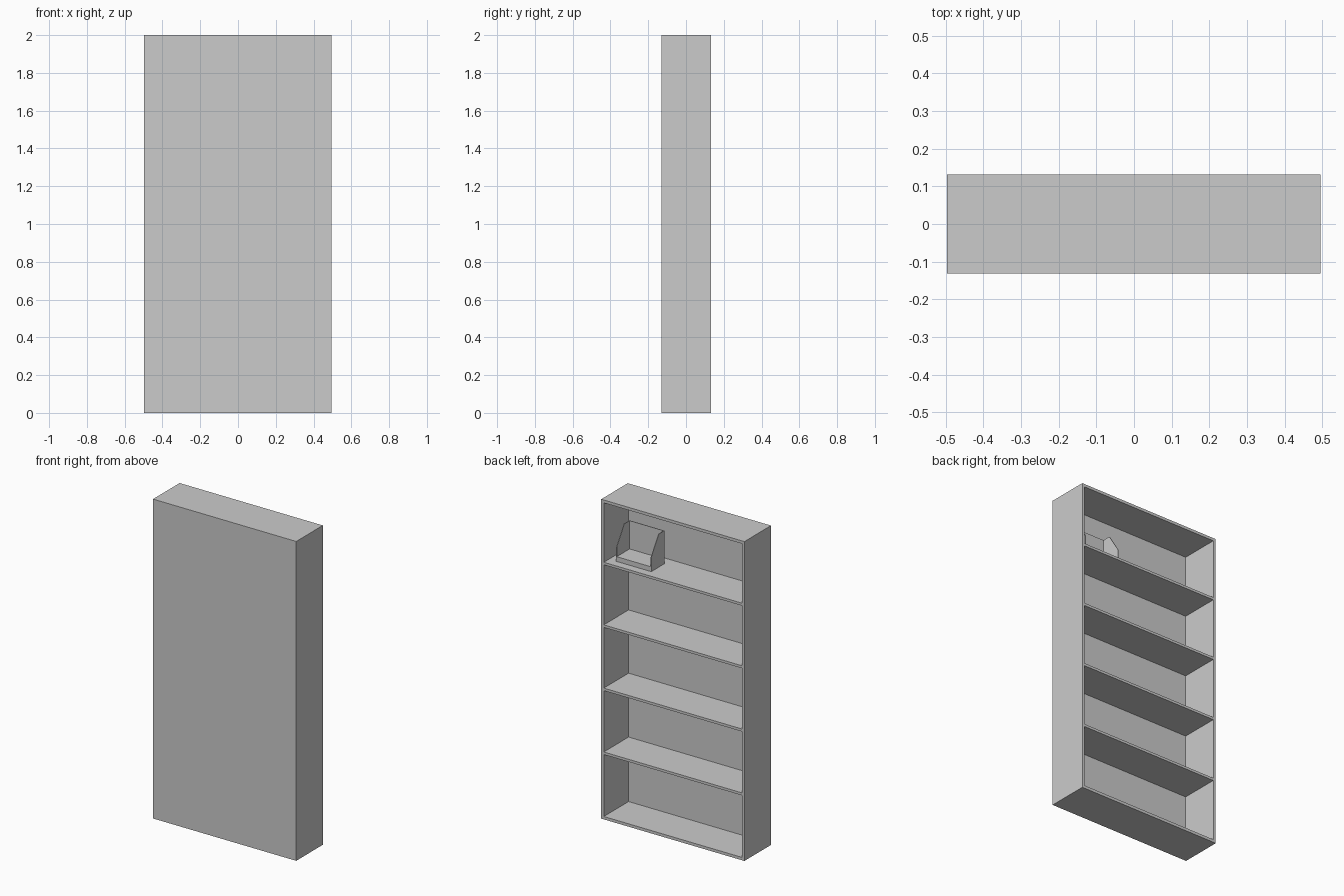
import bpy, bmesh

if "Cube" in bpy.data.objects:
    bpy.data.objects.remove(bpy.data.objects["Cube"])

X0, X1 = -0.497, 0.495      # overall width
Y0, Y1 = -0.131, 0.132      # overall depth (open side is +y)
H, T = 2.0, 0.018           # height and board thickness


def make_object(name, bm):
    bmesh.ops.recalc_face_normals(bm, faces=bm.faces)
    mesh = bpy.data.meshes.new(name)
    bm.to_mesh(mesh)
    bm.free()
    obj = bpy.data.objects.new(name, mesh)
    bpy.context.collection.objects.link(obj)
    return obj


def box(name, lo, hi):
    bm = bmesh.new()
    bmesh.ops.create_cube(bm, size=1)
    for v in bm.verts:
        v.co = [lo[i] + (v.co[i] + 0.5) * (hi[i] - lo[i]) for i in range(3)]
    return make_object(name, bm)


def side_plate(name, x, thick, profile):
    """Extrude a (y, z) outline along x."""
    bm = bmesh.new()
    face = bm.faces.new([bm.verts.new((x, y, z)) for y, z in profile])
    ext = bmesh.ops.extrude_face_region(bm, geom=[face])
    moved = [g for g in ext["geom"] if isinstance(g, bmesh.types.BMVert)]
    bmesh.ops.translate(bm, verts=moved, vec=(thick, 0, 0))
    return make_object(name, bm)


# Carcass: two sides, top, bottom and the closing panel
box("left_side", (X0, Y0, 0), (X0 + T, Y1, H))
box("right_side", (X1 - T, Y0, 0), (X1, Y1, H))
box("top_board", (X0 + T, Y0, H - T), (X1 - T, Y1, H))
box("bottom_board", (X0 + T, Y0, 0), (X1 - T, Y1, T))
box("closing_panel", (X0 + T, Y0, T), (X1 - T, Y0 + T, H - T))

# Shelves, given by their upper surface
shelf_tops = (0.422, 0.822, 1.218, 1.610)
for i, z in enumerate(shelf_tops):
    box(f"shelf_{i + 1}", (X0 + T, Y0 + T, z - 0.016), (X1 - T, Y1, z))

# File holder standing on the top shelf
z = shelf_tops[-1]
bx0, bx1, by0, by1 = 0.184, 0.427, -0.050, 0.081
t = 0.004
outline = [(by1, z), (by1, z + 0.09), (by1 - 0.075, z + 0.207),
           (by0, z + 0.207), (by0, z)]
side_plate("holder_left_side", bx0, t, outline)
side_plate("holder_right_side", bx1 - t, t, outline)
box("holder_panel", (bx0 + t, by0, z), (bx1 - t, by0 + t, z + 0.207))
box("holder_floor", (bx0 + t, by0 + t, z), (bx1 - t, by1, z + 0.03))
